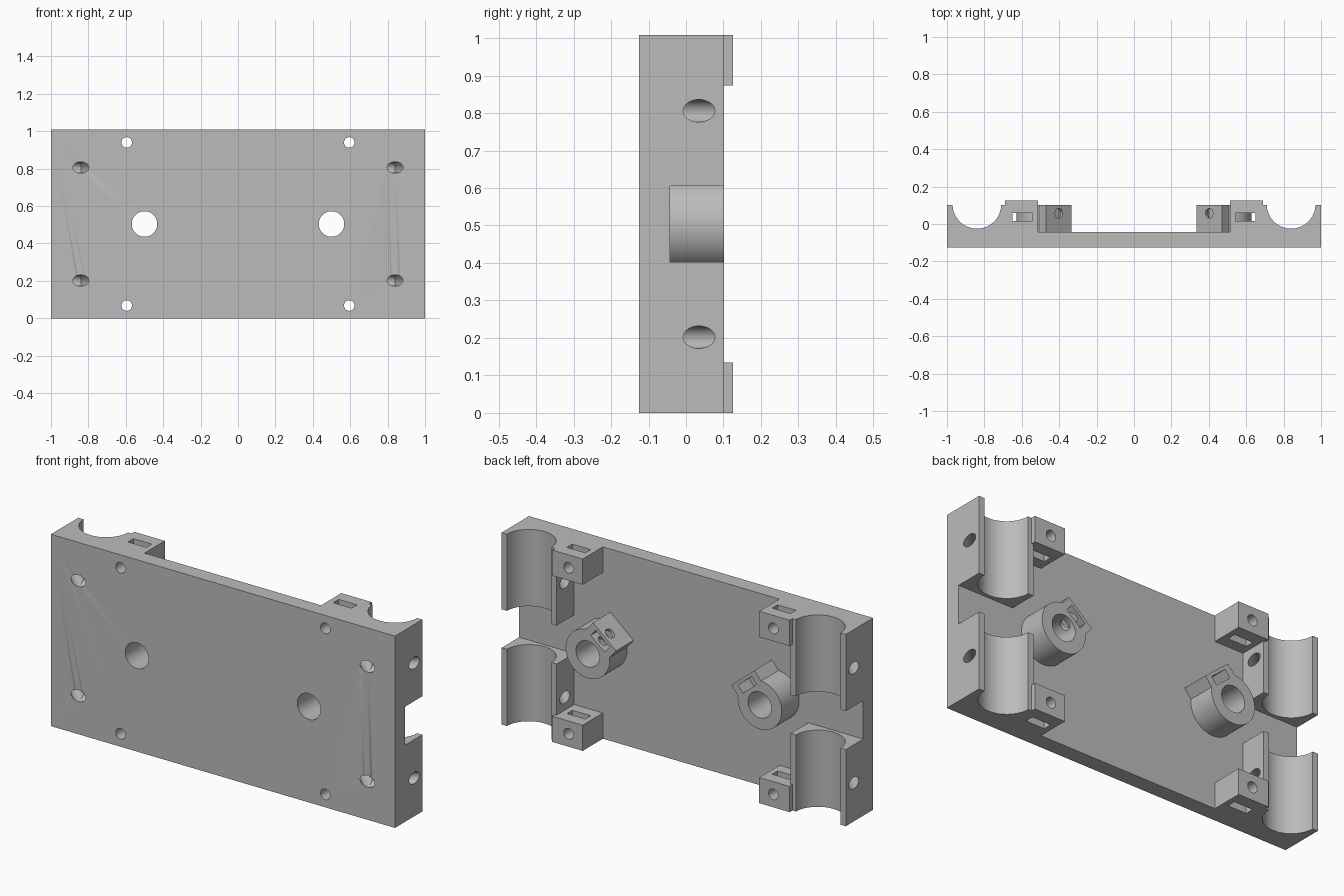
import bpy
from math import radians
from mathutils import Vector, Matrix

if "Cube" in bpy.data.objects:
    bpy.data.objects.remove(bpy.data.objects["Cube"], do_unlink=True)

grey = bpy.data.materials.new("plain_grey")
grey.use_nodes = True
colour = (0.5, 0.5, 0.5, 1)
grey.diffuse_color = colour
grey.node_tree.nodes["Principled BSDF"].inputs["Base Color"].default_value = colour

HEIGHT, MID = 1.008, 0.504
FRONT, FLOOR, RIM = -0.125, -0.043, 0.102
ROD_X, ROD_R = 0.84, 0.13


def finish(obj, name):
    obj.name = name
    obj.data.materials.clear()
    obj.data.materials.append(grey)
    return obj


def box(name, lo, hi, turn=None):
    """Box between two corners, optionally moved by a matrix."""
    lo, hi = Vector(lo), Vector(hi)
    bpy.ops.mesh.primitive_cube_add(size=1)
    obj = bpy.context.object
    size = hi - lo
    place = Matrix.Translation((lo + hi) / 2) @ Matrix.Diagonal((*size, 1))
    obj.data.transform((turn or Matrix()) @ place)
    return finish(obj, name)


def rod(name, start, end, radius, turn=None):
    """Cylinder between two points, optionally moved by a matrix."""
    start, end = Vector(start), Vector(end)
    axis = end - start
    bpy.ops.mesh.primitive_cylinder_add(vertices=64, radius=radius, depth=axis.length)
    obj = bpy.context.object
    place = Matrix.Translation((start + end) / 2) @ axis.to_track_quat("Z", "Y").to_matrix().to_4x4()
    obj.data.transform((turn or Matrix()) @ place)
    return finish(obj, name)


def combine(body, tool, operation):
    mod = body.modifiers.new("combine", "BOOLEAN")
    mod.operation, mod.solver, mod.object = operation, "EXACT", tool
    bpy.ops.object.select_all(action="DESELECT")
    body.select_set(True)
    bpy.context.view_layer.objects.active = body
    bpy.ops.object.modifier_apply(modifier=mod.name)
    bpy.data.objects.remove(tool, do_unlink=True)


# Back plate
carriage = box("carriage_plate", (-1, FRONT, 0), (1, FLOOR, HEIGHT))
adds, cuts = [], []

for side in (-1, 1):
    for low, high, clamp_low, clamp_high, hole_z, tie_z in (
            (0, 0.403, 0, 0.135, 0.068, 0.202),
            (0.605, HEIGHT, HEIGHT - 0.135, HEIGHT, 0.94, 0.806)):
        # Bearing cradle and its half-round trough
        xs = sorted((side * 0.68, side))
        adds.append(box("cradle", (xs[0], -0.08, low), (xs[1], RIM, high)))
        cuts.append(rod("trough", (side * ROD_X, 0.105, low - 0.05),
                        (side * ROD_X, 0.105, high + 0.05), ROD_R))
        # Clamp lug with nut slot and screw hole
        xs = sorted((side * 0.513, side * 0.69))
        adds.append(box("clamp_lug", (xs[0], -0.08, clamp_low), (xs[1], 0.125, clamp_high)))
        xs = sorted((side * 0.543, side * 0.65))
        cuts.append(box("lug_slot", (xs[0], 0.015, clamp_low - 0.03), (xs[1], 0.06, clamp_high + 0.03)))
        cuts.append(rod("lug_hole", (side * 0.595, -0.2, hole_z), (side * 0.595, 0.2, hole_z), 0.028))
        # Slanted tie channels forming a V from the front face
        for way in (-1, 1):
            cuts.append(rod("tie_channel", (side * ROD_X - way * 0.06, FRONT - 0.06, tie_z),
                            (side * ROD_X + way * 0.22, FRONT + 0.22, tie_z), 0.03))

    # Round boss with a tilted nut block
    turn = Matrix.Translation((side * 0.5, 0, MID)) @ Matrix.Rotation(radians(-40 * side), 4, "Y")
    adds.append(rod("boss", (0, -0.08, 0), (0, RIM, 0), 0.128, turn))
    adds.append(box("nut_block", (-0.088, -0.08, 0), (0.088, RIM, 0.152), turn))
    cuts.append(rod("boss_bore", (0, -0.2, 0), (0, 0.2, 0), 0.068, turn))
    cuts.append(box("nut_slot", (-0.052, 0.01, 0.09), (0.052, 0.15, 0.135), turn))
    cuts.append(rod("nut_screw", (0, 0.057, 0), (0, 0.057, 0.2), 0.026, turn))

for part in adds:
    combine(carriage, part, "UNION")
for part in cuts:
    combine(carriage, part, "DIFFERENCE")

# Smooth round walls, crisp edges
bpy.ops.object.select_all(action="DESELECT")
carriage.select_set(True)
bpy.context.view_layer.objects.active = carriage
bpy.ops.object.shade_smooth_by_angle(angle=radians(30))
